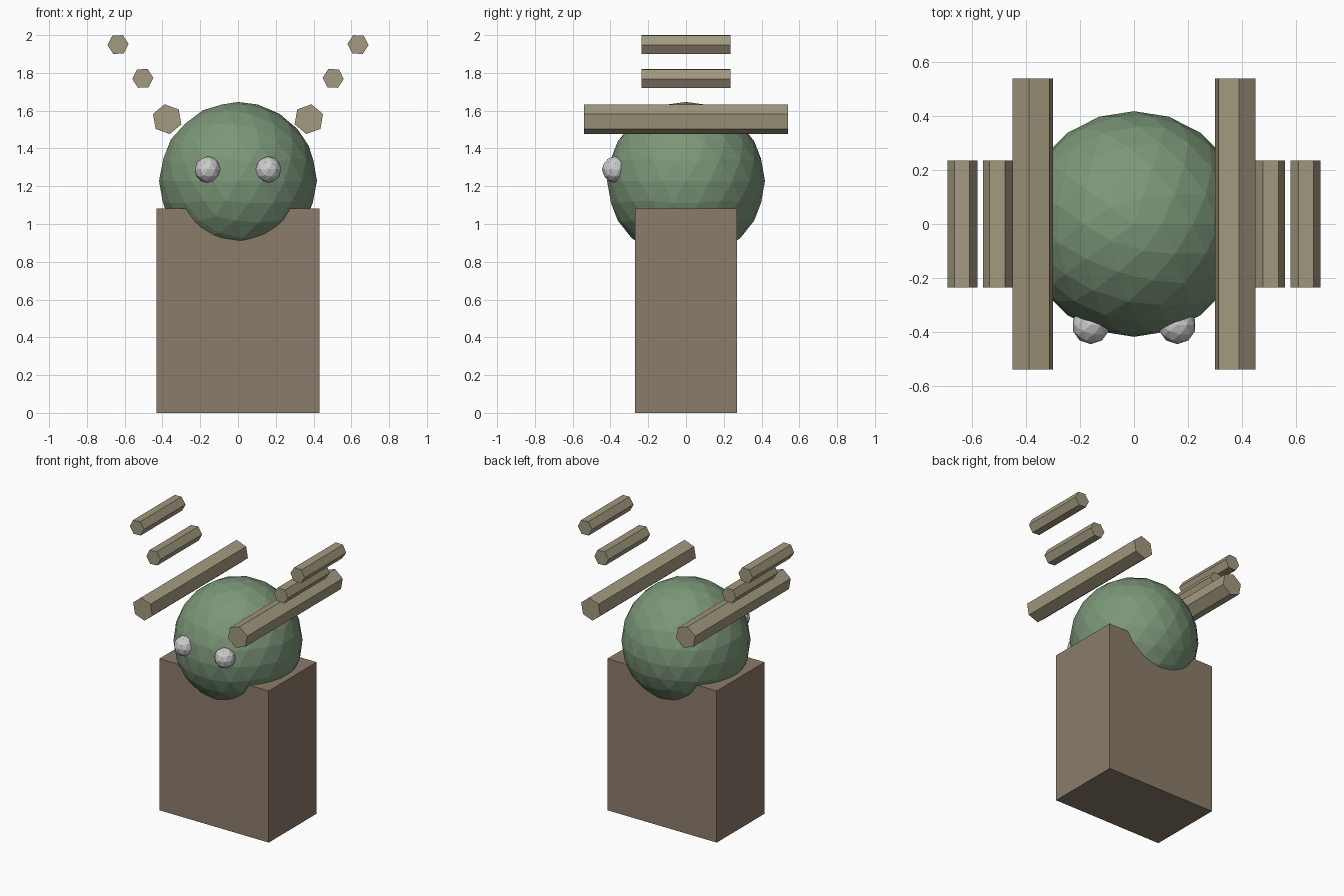
import bpy
import bmesh
from math import cos, sin, radians

if "Cube" in bpy.data.objects:
    bpy.data.objects.remove(bpy.data.objects["Cube"])


def material(name, color):
    m = bpy.data.materials.new(name)
    m.diffuse_color = (*color, 1)
    m.use_nodes = True
    m.node_tree.nodes["Principled BSDF"].inputs["Base Color"].default_value = m.diffuse_color
    return m


BROWN = material("brown", (0.26, 0.20, 0.145))
GREEN = material("green", (0.20, 0.31, 0.19))
BONE = material("bone", (0.36, 0.32, 0.21))


def finish(bm, name, mat=None):
    bmesh.ops.recalc_face_normals(bm, faces=bm.faces[:])
    mesh = bpy.data.meshes.new(name)
    bm.to_mesh(mesh)
    bm.free()
    obj = bpy.data.objects.new(name, mesh)
    bpy.context.collection.objects.link(obj)
    if mat:
        mesh.materials.append(mat)
    return obj


def ball(name, center, radius, detail, mat=None):
    bm = bmesh.new()
    bmesh.ops.create_icosphere(bm, subdivisions=detail, radius=radius)
    finish(bm, name, mat).location = center


def hex_bar(name, side, x, z, radius, half_length, turn):
    """Six-sided bar along y, mirrored in x when side is -1."""
    bm = bmesh.new()
    ring = []
    for i in range(6):
        a = radians(turn + 60 * i)
        ring.append(bm.verts.new((side * (x + radius * cos(a)), -half_length, z + radius * sin(a))))
    cap = bm.faces.new(ring)
    ext = bmesh.ops.extrude_face_region(bm, geom=[cap], use_keep_orig=True)
    moved = [v for v in ext["geom"] if isinstance(v, bmesh.types.BMVert)]
    bmesh.ops.translate(bm, verts=moved, vec=(0, 2 * half_length, 0))
    finish(bm, name, BONE)


# Block body
bm = bmesh.new()
bmesh.ops.create_cube(bm, size=1)
bmesh.ops.scale(bm, verts=bm.verts, vec=(0.864, 0.54, 1.083))
finish(bm, "body", BROWN).location = (0, 0, 0.5415)

# Faceted head
ball("head", (0, 0, 1.228), 0.418, 3, GREEN)

# Eyes and antler bars on both sides
for side, label in ((1, "right"), (-1, "left")):
    ball(f"eye_{label}", (side * 0.16, -0.375, 1.288), 0.07, 2)
    hex_bar(f"antler_base_{label}", side, 0.375, 1.555, 0.08, 0.54, 20)
    hex_bar(f"antler_middle_{label}", side, 0.504, 1.771, 0.056, 0.235, -3)
    hex_bar(f"antler_tip_{label}", side, 0.635, 1.95, 0.056, 0.235, -3)
